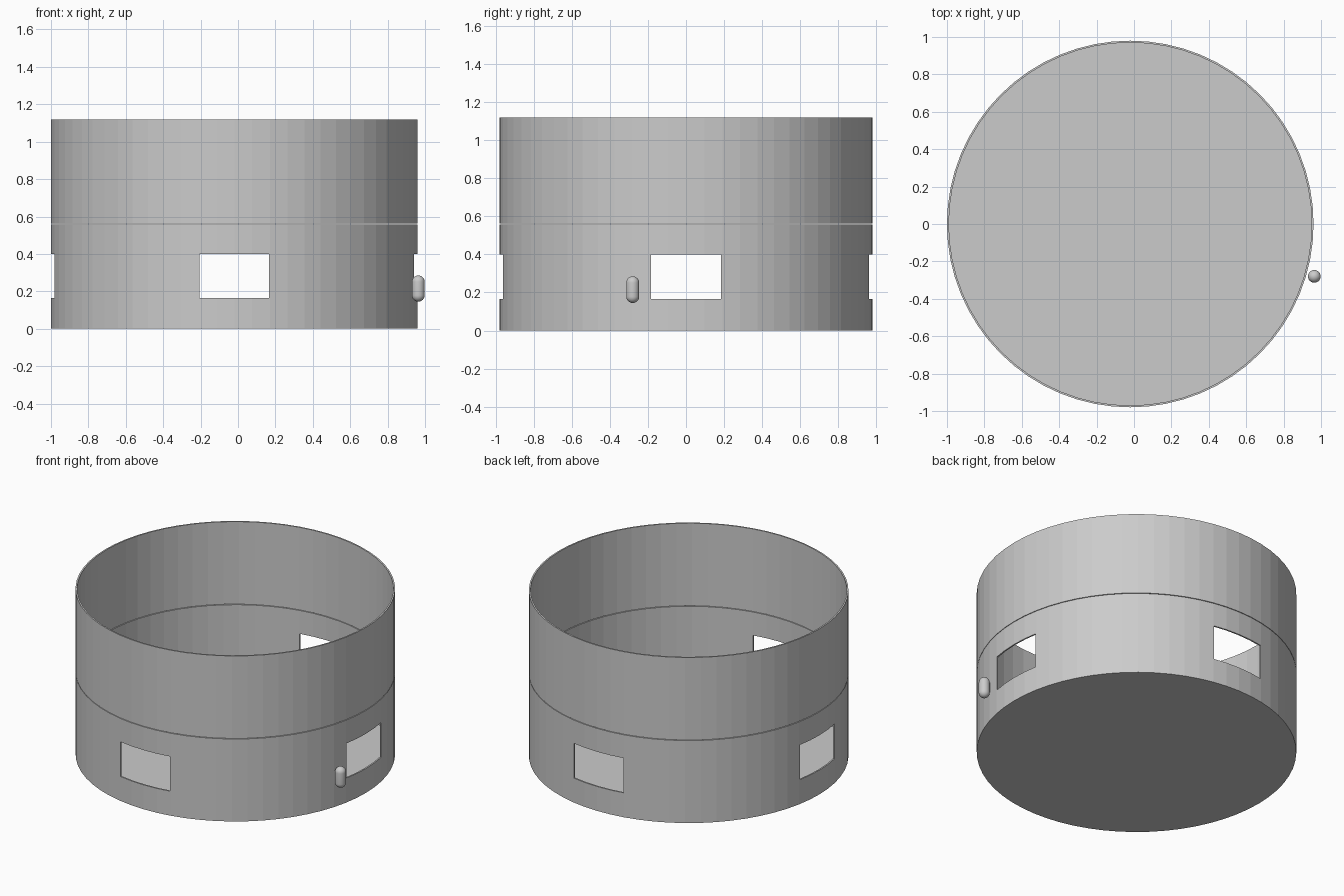
import bpy, bmesh
from math import pi, sin, cos
from mathutils import Vector

if "Cube" in bpy.data.objects:
    bpy.data.objects.remove(bpy.data.objects["Cube"])

CX, R, T, H = -0.02, 0.98, 0.01, 1.12
SEAM = H / 2


def lathe(name, profile, centre, sides, closed=False):
    """Revolve an (r, z) profile; points with r = 0 become a single pole."""
    bm = bmesh.new()
    rows = []
    for r, z in profile:
        if r == 0:
            rows.append([bm.verts.new((0, 0, z))] * sides)
        else:
            rows.append([bm.verts.new((r * cos(2 * pi * i / sides), r * sin(2 * pi * i / sides), z))
                         for i in range(sides)])
    pairs = list(zip(rows, rows[1:]))
    if closed:
        pairs.append((rows[-1], rows[0]))
    for a, b in pairs:
        for i in range(sides):
            j = (i + 1) % sides
            bm.faces.new(list(dict.fromkeys((a[i], a[j], b[j], b[i]))))
    bmesh.ops.recalc_face_normals(bm, faces=bm.faces)
    mesh = bpy.data.meshes.new(name)
    bm.to_mesh(mesh)
    bm.free()
    obj = bpy.data.objects.new(name, mesh)
    obj.location = centre
    bpy.context.collection.objects.link(obj)
    return obj


def cutter(name, size):
    bpy.ops.mesh.primitive_cube_add(size=1, location=(CX, 0, 0.2825))
    obj = bpy.context.object
    obj.name = name
    obj.scale = size
    obj.hide_render = True
    obj.display_type = 'WIRE'
    return obj


# Lower tub: floor and wall
lower = lathe("lower_tub", [(0, 0), (R, 0), (R, SEAM - 0.002), (R - T, SEAM - 0.002),
                            (R - T, T), (0, T)], (CX, 0, 0), 64)

# Four windows, cut by two bars running straight through
for name, size in (("window_cutter_x", (2.4, 0.37, 0.235)),
                   ("window_cutter_y", (0.37, 2.4, 0.235))):
    mod = lower.modifiers.new(name, 'BOOLEAN')
    mod.operation = 'DIFFERENCE'
    mod.solver = 'EXACT'
    mod.object = cutter(name, size)

# Upper ring, open at both ends, with a hairline seam beneath
lathe("upper_ring", [(R, SEAM + 0.002), (R, H), (R - T, H), (R - T, SEAM + 0.002)],
      (CX, 0, 0), 64, closed=True)

# Small capsule handle beside the right window
r, half = 0.034, 0.07
arc = [(r * cos(a), half - r + r * sin(a)) for a in (i * pi / 16 for i in range(8))]
profile = [(0, -half)] + [(x, -z) for x, z in reversed(arc)] + arc + [(0, half)]
handle = lathe("handle", profile, (0.964, -0.28, 0.215), 24)
bpy.ops.object.select_all(action='DESELECT')
handle.select_set(True)
bpy.context.view_layer.objects.active = handle
bpy.ops.object.shade_smooth_by_angle()
